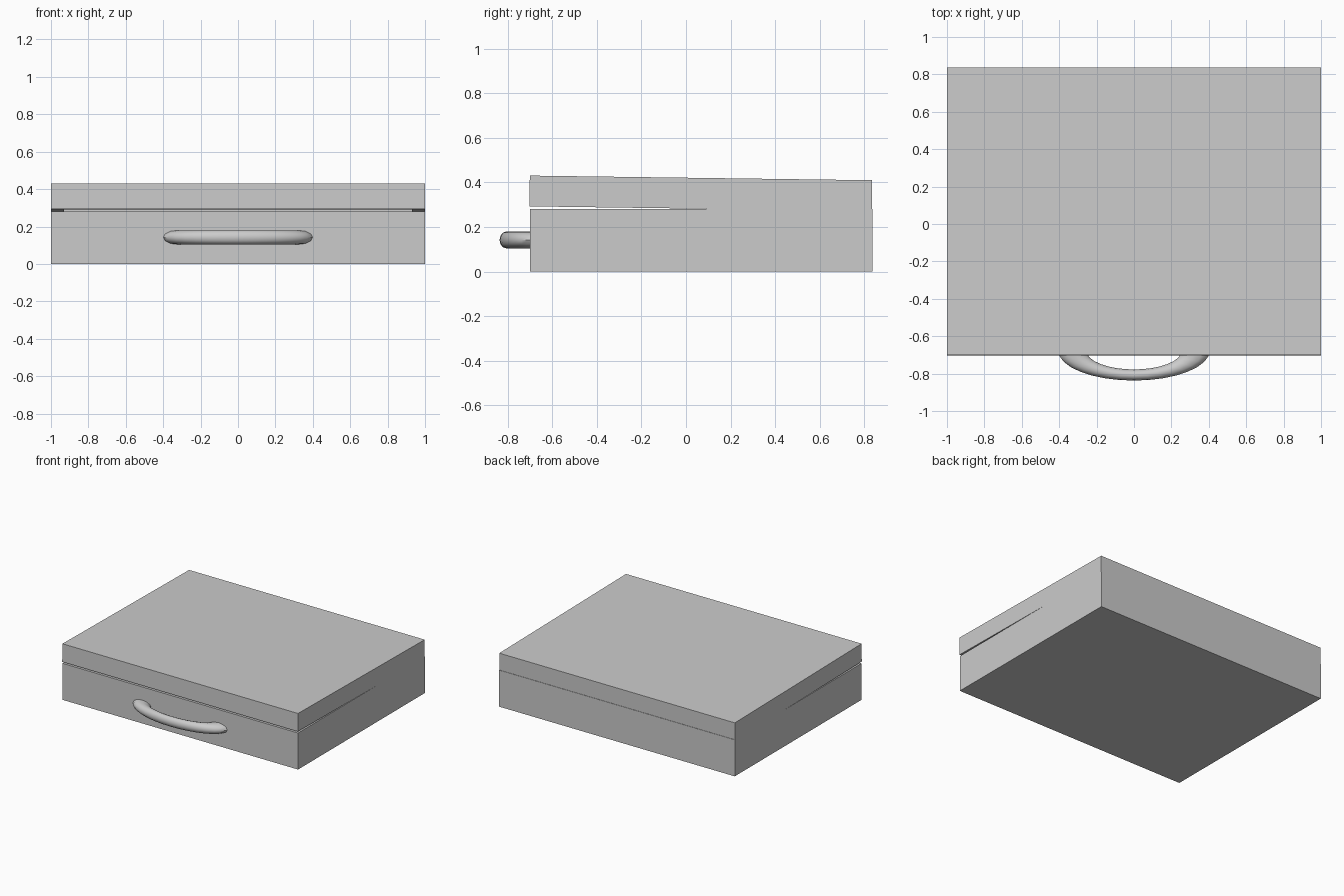
import bpy, bmesh, math
from mathutils import Matrix, Vector

if "Cube" in bpy.data.objects:
    bpy.data.objects.remove(bpy.data.objects["Cube"])

FRONT, BACK, WALL = -0.70, 0.837, 0.10


def tray(name, z_open, z_closed, floor):
    """Rectangular tray: a box whose open side is inset and pushed in."""
    bm = bmesh.new()
    bmesh.ops.create_cube(bm, size=1)
    bmesh.ops.scale(bm, vec=(2, BACK - FRONT, abs(z_open - z_closed)), verts=bm.verts)
    bmesh.ops.translate(bm, vec=(0, (FRONT + BACK) / 2, (z_open + z_closed) / 2), verts=bm.verts)
    up = 1 if z_open > z_closed else -1
    rim = [f for f in bm.faces if f.normal.z * up > 0.9]
    bmesh.ops.inset_region(bm, faces=rim, thickness=WALL)
    ret = bmesh.ops.extrude_discrete_faces(bm, faces=rim)
    depth = abs(z_open - z_closed) - floor
    bmesh.ops.translate(bm, vec=(0, 0, -up * depth), verts=ret["faces"][0].verts)
    bmesh.ops.recalc_face_normals(bm, faces=bm.faces)
    me = bpy.data.meshes.new(name)
    bm.to_mesh(me)
    bm.free()
    ob = bpy.data.objects.new(name, me)
    bpy.context.collection.objects.link(ob)
    return ob


# Case base and the lid, opened very slightly at the front
tray("case_base", 0.28, 0.0, 0.05)
lid = tray("case_lid", 0.28, 0.418, 0.05)
pivot = Vector((0, 0.24, 0.28))
lid.data.transform(Matrix.Translation((0, -0.003, 0)) @ Matrix.Translation(pivot)
                   @ Matrix.Rotation(-0.0135, 4, 'X') @ Matrix.Translation(-pivot))

# Carrying handle: flattened ring half buried in the front wall
bpy.ops.mesh.primitive_torus_add(major_radius=0.33, minor_radius=0.075,
                                 major_segments=32, minor_segments=12,
                                 location=(0, -0.677, 0.142))
handle = bpy.context.object
handle.name = "handle"
handle.scale = (1, 0.395, 0.5)
bpy.ops.object.transform_apply(location=False, rotation=False, scale=True)
bpy.ops.object.shade_smooth_by_angle(angle=math.radians(40))
